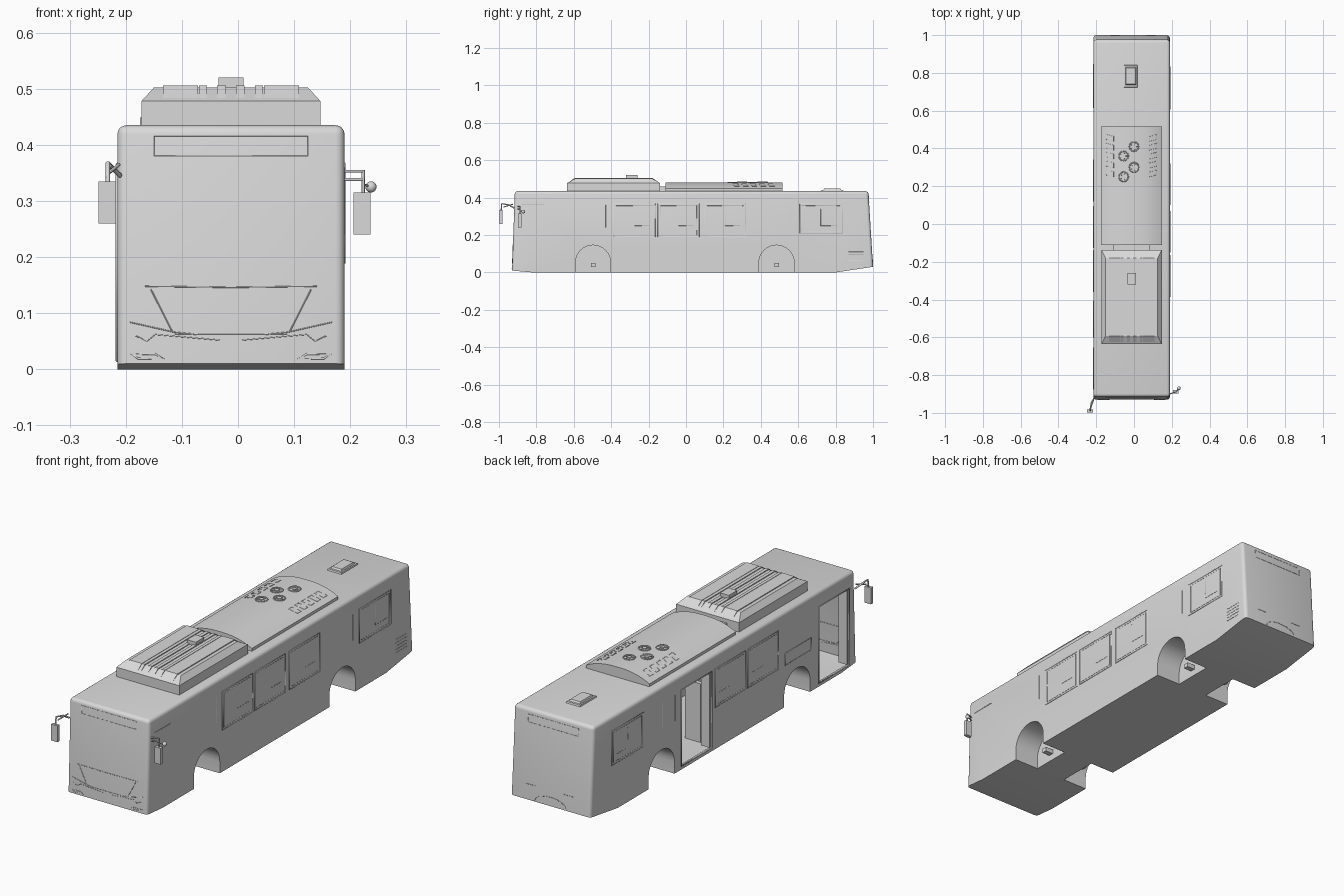
import bpy, bmesh, math
from mathutils import Vector

if "Cube" in bpy.data.objects:
    bpy.data.objects.remove(bpy.data.objects["Cube"], do_unlink=True)

grey = bpy.data.materials.new("body_grey")
grey.use_nodes = True
grey.diffuse_color = (0.7, 0.7, 0.7, 1)
grey.node_tree.nodes["Principled BSDF"].inputs["Base Color"].default_value = (0.7, 0.7, 0.7, 1)

CX, LEFT, RIGHT = -0.0125, 0.19, -0.215
ROOF = 0.435


def add(name, data):
    ob = bpy.data.objects.new(name, data)
    bpy.context.scene.collection.objects.link(ob)
    data.materials.append(grey)
    return ob


def from_bm(name, bm):
    bmesh.ops.recalc_face_normals(bm, faces=bm.faces)
    me = bpy.data.meshes.new(name)
    bm.to_mesh(me)
    bm.free()
    return add(name, me)


def loft(name, lower, upper):
    """Solid between two matching outlines."""
    bm = bmesh.new()
    a = [bm.verts.new(p) for p in lower]
    b = [bm.verts.new(p) for p in upper]
    bm.faces.new(a)
    bm.faces.new(b)
    for i in range(len(a)):
        j = (i + 1) % len(a)
        bm.faces.new((a[i], a[j], b[j], b[i]))
    return from_bm(name, bm)


def prism_x(name, pts, x0, x1):
    return loft(name, [(x0, y, z) for y, z in pts], [(x1, y, z) for y, z in pts])


def prism_y(name, pts, y0, y1):
    return loft(name, [(x, y0, z) for x, z in pts], [(x, y1, z) for x, z in pts])


def rect(x0, x1, y0, y1, z):
    return [(x0, y0, z), (x1, y0, z), (x1, y1, z), (x0, y1, z)]


def box(name, x0, x1, y0, y1, z0, z1):
    return loft(name, rect(x0, x1, y0, y1, z0), rect(x0, x1, y0, y1, z1))


def line(name, pts, closed=False, r=0.0015):
    """Thin bar along a path."""
    cu = bpy.data.curves.new(name, "CURVE")
    cu.dimensions = "3D"
    cu.bevel_depth = r
    cu.bevel_resolution = 1
    sp = cu.splines.new("POLY")
    sp.points.add(len(pts) - 1)
    for p, co in zip(sp.points, pts):
        p.co = (*co, 1)
    sp.use_cyclic_u = closed
    return add(name, cu)


def side_frame(name, x, y0, y1, z0, z1, r=0.002):
    line(name, [(x, y0, z0), (x, y1, z0), (x, y1, z1), (x, y0, z1)], True, r)


def end_line(name, pts, rear=False, closed=False, r=0.0012):
    """Line laid on the sloping front or rear face, points given as x, z."""
    def y(z):
        return 1.0 - 0.0617 * (z - 0.03) if rear else -0.93 + 0.0353 * (z - 0.01)
    line(name, [(x, y(z), z) for x, z in pts], closed, r)


def cut(target, cutter):
    mod = target.modifiers.new("cut", "BOOLEAN")
    mod.operation, mod.solver, mod.object = "DIFFERENCE", "EXACT", cutter
    bpy.context.view_layer.objects.active = target
    bpy.ops.object.modifier_apply(modifier=mod.name)
    bpy.data.objects.remove(cutter, do_unlink=True)


def smooth(ob, angle=35):
    bpy.ops.object.select_all(action="DESELECT")
    ob.select_set(True)
    bpy.context.view_layer.objects.active = ob
    bpy.ops.object.shade_smooth_by_angle(angle=math.radians(angle))


# Body shell with rounded roof and corner edges
body = prism_x("body_shell", [(-0.93, 0.01), (-0.82, 0), (0.8, 0), (1.0, 0.03),
                              (0.975, ROOF), (-0.915, ROOF)], RIGHT, LEFT)
bm = bmesh.new()
bm.from_mesh(body.data)
edges = [e for e in bm.edges if max(v.co.z for v in e.verts) > 0.1]
bmesh.ops.bevel(bm, geom=edges, offset=0.016, segments=4, profile=0.5, affect="EDGES")
bm.to_mesh(body.data)
bm.free()

# Wheel wells
for yc in (-0.497, 0.484):
    arch = [(yc + 0.094, -0.05)]
    arch += [(yc + 0.094 * math.cos(math.pi * i / 16), 0.052 + 0.094 * math.sin(math.pi * i / 16))
             for i in range(17)]
    arch.append((yc - 0.094, -0.05))
    for wall, inner in ((LEFT + 0.05, LEFT - 0.125), (RIGHT - 0.05, RIGHT + 0.125)):
        cut(body, prism_x("well_cutter", arch, wall, inner))
        s = 1 if inner > CX else -1
        box("axle_bracket", *sorted((inner - s * 0.01, inner + s * 0.04)),
            yc - 0.012, yc + 0.012, 0.03, 0.05)

# Open doorways on the right side: recess, then remove the recess backs
doors = [(-0.875, -0.655), (0.12, 0.34)]
for y0, y1 in doors:
    cut(body, box("door_cutter", RIGHT - 0.05, RIGHT + 0.012, y0, y1, 0.015, 0.365))
bm = bmesh.new()
bm.from_mesh(body.data)
backs = [f for f in bm.faces if abs(f.calc_center_median().x - RIGHT - 0.012) < 0.001
         and abs(f.normal.x) > 0.9]
bmesh.ops.delete(bm, geom=backs, context="FACES")
bm.to_mesh(body.data)
bm.free()
smooth(body)
for y0, y1 in doors:
    side_frame("door_frame", RIGHT, y0, y1, 0.015, 0.365, 0.003)
    box("door_leaf", RIGHT + 0.003, RIGHT + 0.045, y0 + 0.006, y0 + 0.014, 0.02, 0.36)

# Interior seat and handrail seen through the doorways
box("seat_base", -0.13, -0.05, -0.02, 0.08, 0.001, 0.13)
box("seat_back", -0.13, -0.05, 0.06, 0.08, 0.13, 0.27)
line("handrail", [(-0.19, -0.68, 0.02), (-0.19, -0.68, 0.27), (-0.12, -0.68, 0.3)], r=0.003)

# Side windows with sliding sash marks
windows = [(LEFT, -0.386, -0.165), (LEFT, -0.15, 0.07), (LEFT, 0.1, 0.32), (LEFT, 0.607, 0.835),
           (RIGHT, -0.36, -0.14), (RIGHT, -0.125, 0.095), (RIGHT, 0.615, 0.845)]
for x, y0, y1 in windows:
    z0 = 0.21 if y0 > 0.5 else 0.19
    side_frame("window_frame", x, y0, y1, z0, 0.367)
    side_frame("window_seal", x, y0 + 0.012, y1 - 0.012, z0 + 0.01, 0.357, 0.001)
    m = (y0 + y1) / 2
    line("window_sash", [(x, m, 0.34), (x, m, 0.25), (x, y1 - 0.03, 0.25)], r=0.001)
side_frame("small_side_panel", RIGHT, -0.6, -0.41, 0.19, 0.245)
for x, y in ((LEFT, -0.43), (LEFT, 0.56), (RIGHT, 0.48), (RIGHT, 0.385)):
    line("side_seam", [(x, y, 0.24), (x, y, 0.36)])
line("side_upper_seam", [(LEFT, -0.88, 0.365), (LEFT, -0.76, 0.365)])
for i in range(5):
    z = 0.065 + i * 0.015
    line("side_grille_bar", [(LEFT, 0.87, z), (LEFT, 0.95, z)], r=0.001)

# Front face: sign, windscreen seam, lamps and bumper creases
end_line("front_sign_frame", [(-0.15, 0.38), (0.125, 0.38), (0.125, 0.416), (-0.15, 0.416)], closed=True)
end_line("windscreen_seam", [(CX - 0.153, 0.148), (CX, 0.146), (CX + 0.153, 0.148)])
end_line("bumper_seam", [(CX - 0.1, 0.063), (CX + 0.1, 0.063)], r=0.001)
for s in (-1, 1):
    def m(*pts):
        return [(CX + s * x, z) for x, z in pts]
    end_line("front_crease", m((0.143, 0.143), (0.105, 0.068)))
    end_line("headlamp_edge", m((0.18, 0.084), (0.1, 0.066), (0.06, 0.062)))
    end_line("headlamp_lower_edge", m((0.17, 0.06), (0.15, 0.05), (0.135, 0.062), (0.02, 0.052)), r=0.001)
    end_line("fog_lamp", m((0.12, 0.019), (0.165, 0.019), (0.178, 0.027), (0.135, 0.027)), closed=True, r=0.002)

# Rear face: sign, lower hatch and small plate
end_line("rear_sign_frame", [(-0.14, 0.375), (0.115, 0.375), (0.115, 0.41), (-0.14, 0.41)], True, True)
end_line("rear_hatch_edge", [(CX + 0.08 * math.cos(math.pi * i / 8), 0.035 + 0.035 * math.sin(math.pi * i / 8))
                             for i in range(9)], True)
for x in (-0.1, 0.09):
    end_line("rear_lamp_mark", [(x - 0.025, 0.1), (x + 0.025, 0.1)], True)

# Front roof pack: straight base, tapered lid, lengthwise ribs, small cap
box("roof_pack_base", -0.172, 0.147, -0.635, -0.138, 0.43, 0.478)
loft("roof_pack_lid", rect(-0.172, 0.147, -0.635, -0.138, 0.478), rect(-0.15, 0.125, -0.592, -0.182, 0.502))
rib = [(-0.634, 0.477), (-0.594, 0.506), (-0.18, 0.506), (-0.14, 0.477)]
for x, w in ((-0.1025, 0.062), (-0.0625, 0.014), (-0.029, 0.016), (0.004, 0.016), (0.0375, 0.014), (0.0775, 0.062)):
    prism_x("roof_pack_rib", rib, x - w / 2, x + w / 2)
box("roof_pack_cap", -0.035, 0.01, -0.32, -0.26, 0.5, 0.52)
prism_x("roof_link", [(-0.14, 0.43), (-0.14, 0.46), (-0.105, 0.46), (-0.105, 0.43)], -0.11, 0.085)


# Rear roof unit with an arched top
def arch_z(x):
    return 0.482 - 0.034 * abs((x + 0.014) / 0.161) ** 2.5


xs = [-0.175 + 0.322 * i / 16 for i in range(17)]
unit = prism_y("roof_cooler", [(-0.175, 0.43)] + [(x, arch_z(x)) for x in xs] + [(0.147, 0.43)], -0.11, 0.515)
smooth(unit, 30)

# Fans: ring, hub and spokes
for fx in (-0.055, 0.0):
    for fy in (0.27, 0.38):
        y = fy + (0.03 if fx > -0.02 else -0.02)
        z = arch_z(fx) + 0.001
        ring = [(fx + 0.025 * math.cos(math.tau * i / 20), y + 0.025 * math.sin(math.tau * i / 20), z)
                for i in range(20)]
        line("fan_ring", ring, True, 0.003)
        for i in range(0, 20, 4):
            line("fan_spoke", [(fx, y, z), ring[i]], r=0.0015)
        loft("fan_hub", [Vector((fx, y, z)).lerp(Vector(p), 0.4) for p in ring],
             [Vector((fx, y, z + 0.003)).lerp(Vector(p) + Vector((0, 0, 0.003)), 0.4) for p in ring])

# Louvres along both edges of the cooler
for xa, xb in ((0.08, 0.12), (-0.108, -0.148)):
    for i in range(5):
        y = 0.25 + i * 0.047
        line("cooler_louvre", [(xa, y, arch_z(xa)), (xb, y + 0.01, arch_z(xb)),
                               (xb, y + 0.036, arch_z(xb)), (xa, y + 0.026, arch_z(xa))], True)

# Roof hatch
loft("roof_hatch_base", rect(-0.055, 0.02, 0.72, 0.845, 0.43), rect(-0.052, 0.017, 0.725, 0.84, 0.441))
loft("roof_hatch_lid", rect(-0.045, 0.01, 0.735, 0.83, 0.441), rect(-0.042, 0.007, 0.74, 0.825, 0.449))

# Right mirror on a forward arm
line("right_mirror_arm", [(-0.21, -0.92, 0.345), (-0.225, -0.945, 0.36), (-0.232, -0.985, 0.368),
                          (-0.232, -0.988, 0.33)], r=0.004)
line("right_mirror_brace", [(-0.212, -0.925, 0.365), (-0.23, -0.975, 0.35)], r=0.003)
box("right_mirror_head", -0.249, -0.217, -0.997, -0.982, 0.26, 0.335)

# Left mirror on a sideways arm, with a round spotting mirror
for z in (0.338, 0.353):
    line("left_mirror_arm", [(0.187, -0.9, z), (0.223, -0.888, z)], r=0.003)
line("left_mirror_post", [(0.223, -0.888, 0.355), (0.223, -0.888, 0.31)], r=0.003)
box("left_mirror_head", 0.206, 0.236, -0.897, -0.88, 0.24, 0.315)
bm = bmesh.new()
bmesh.ops.create_uvsphere(bm, u_segments=12, v_segments=8, radius=0.01)
knob = from_bm("left_spot_mirror", bm)
knob.location = (0.237, -0.87, 0.325)
smooth(knob, 60)
line("left_spot_arm", [(0.223, -0.888, 0.33), (0.237, -0.87, 0.325)], r=0.002)
